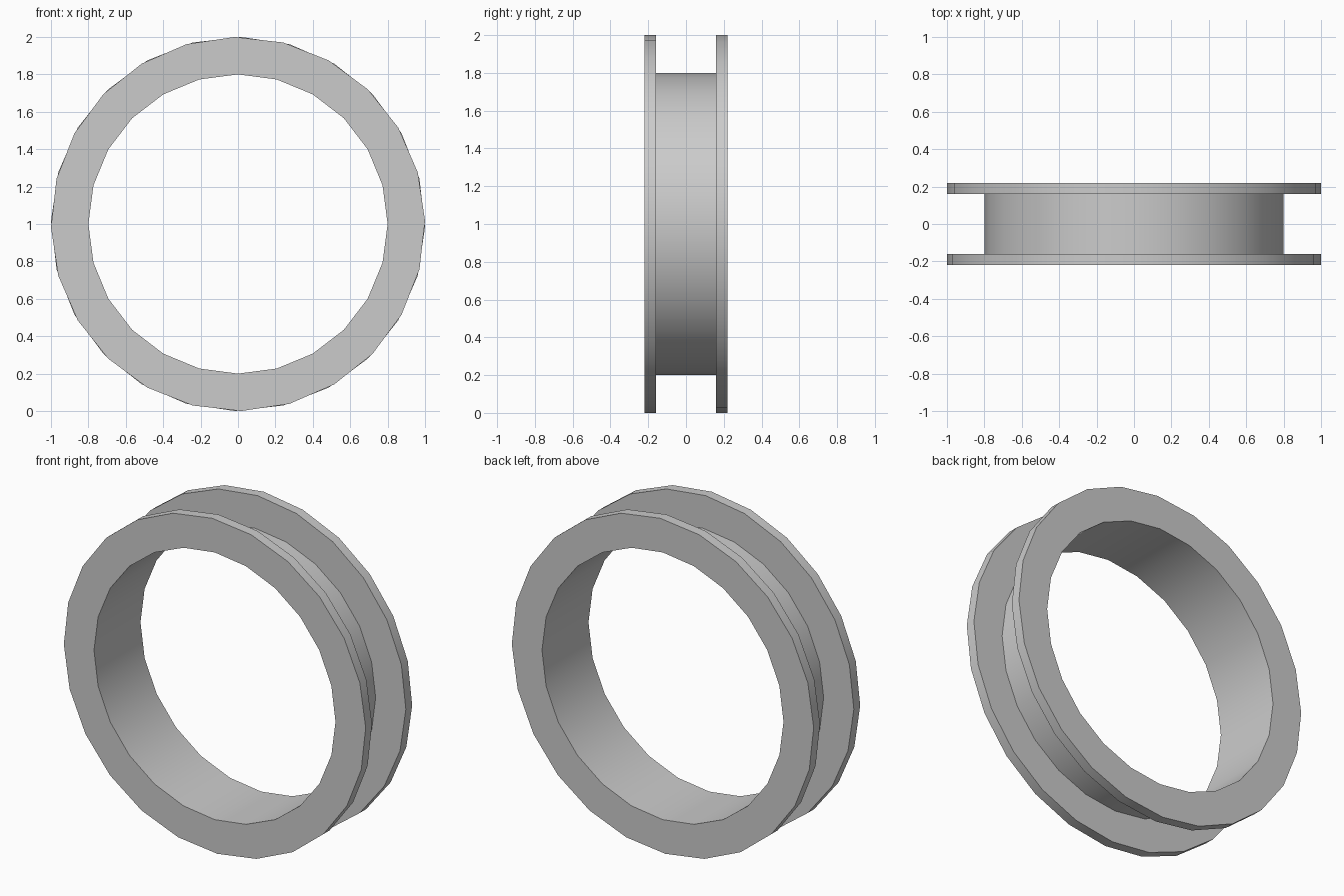
import bpy, bmesh
from math import sin, cos, pi, radians

if "Cube" in bpy.data.objects:
    bpy.data.objects.remove(bpy.data.objects["Cube"])

SIDES = 24
R_IN, R_OUT = 0.8, 1.0
Y_IN, Y_OUT = 0.16, 0.22


def ring(bm, radius, y, twist=0.0):
    return [bm.verts.new((radius * cos(2 * pi * i / SIDES + twist), y,
                          1 + radius * sin(2 * pi * i / SIDES + twist)))
            for i in range(SIDES)]


def bridge(bm, a, b):
    for i in range(SIDES):
        j = (i + 1) % SIDES
        bm.faces.new((a[i], a[j], b[j], b[i]))


def finish(bm, name):
    bmesh.ops.recalc_face_normals(bm, faces=bm.faces[:])
    mesh = bpy.data.meshes.new(name)
    bm.to_mesh(mesh)
    bm.free()
    obj = bpy.data.objects.new(name, mesh)
    bpy.context.collection.objects.link(obj)
    bpy.ops.object.select_all(action='DESELECT')
    obj.select_set(True)
    bpy.context.view_layer.objects.active = obj
    bpy.ops.object.shade_smooth_by_angle(angle=radians(30))


# Thin barrel between the flanges
bm = bmesh.new()
bridge(bm, ring(bm, R_IN, -Y_IN), ring(bm, R_IN, Y_IN))
finish(bm, "rim_barrel")

# Raised flanges, their outer edges turned slightly in opposite directions
for side, name in ((-1, "front_flange"), (1, "back_flange")):
    bm = bmesh.new()
    t = radians(-1.0) * side
    loops = [ring(bm, R_IN, side * Y_IN), ring(bm, R_OUT, side * Y_IN, t),
             ring(bm, R_OUT, side * Y_OUT, t), ring(bm, R_IN, side * Y_OUT)]
    for k in range(4):
        bridge(bm, loops[k], loops[(k + 1) % 4])
    finish(bm, name)
